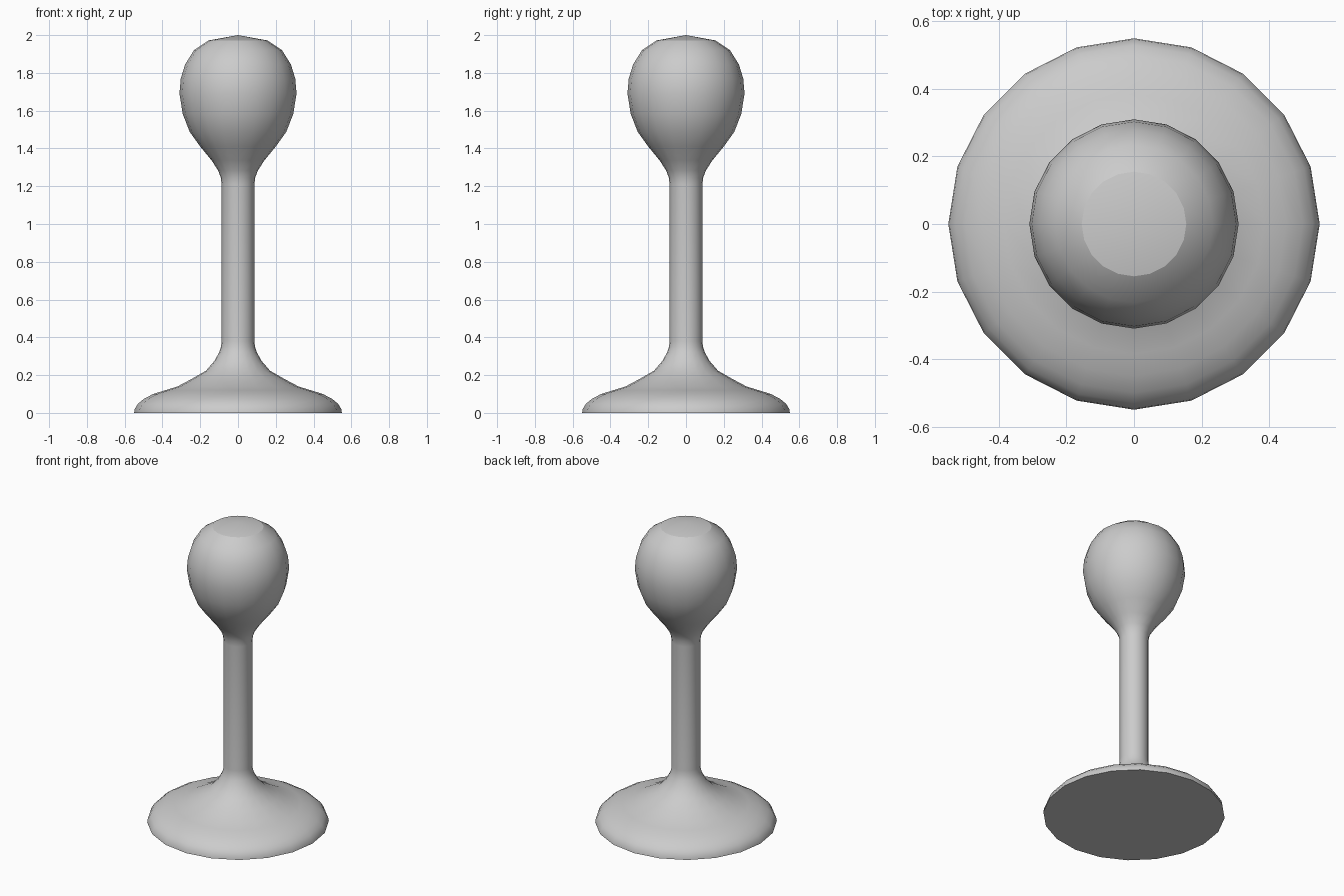
import bpy, bmesh, math

if "Cube" in bpy.data.objects:
    bpy.data.objects.remove(bpy.data.objects["Cube"])

SIDES = 20

# Radius / height profile from base rim to crown
PROFILE = [
    (0.55, 0.0), (0.547, 0.02), (0.53, 0.048), (0.50, 0.073), (0.45, 0.10),
    (0.385, 0.12), (0.32, 0.14), (0.245, 0.18), (0.17, 0.223), (0.125, 0.275),
    (0.10, 0.32), (0.09, 0.35), (0.087, 0.38),              # foot into stem
    (0.087, 1.21), (0.091, 1.245), (0.105, 1.283), (0.14, 1.337),  # neck
    (0.20, 1.41), (0.255, 1.487), (0.292, 1.58), (0.31, 1.69),
    (0.303, 1.77), (0.28, 1.845), (0.233, 1.92), (0.155, 1.972),   # knob
]
CROWN_Z = 2.0


def lathe(name, profile, crown_z):
    bm = bmesh.new()
    rings = []
    for r, z in profile:
        rings.append([bm.verts.new((r * math.cos(2 * math.pi * i / SIDES),
                                    r * math.sin(2 * math.pi * i / SIDES), z))
                      for i in range(SIDES)])
    for lo, hi in zip(rings, rings[1:]):
        for i in range(SIDES):
            j = (i + 1) % SIDES
            bm.faces.new((lo[i], lo[j], hi[j], hi[i]))
    # Flat underside and shallow cone on top
    bm.faces.new(rings[0][::-1])
    tip = bm.verts.new((0, 0, crown_z))
    for i in range(SIDES):
        bm.faces.new((rings[-1][i], rings[-1][(i + 1) % SIDES], tip))
    for f in bm.faces:
        f.smooth = True
    # Crisp edges around the underside and the crown
    for ring in (rings[0], rings[-1]):
        for i in range(SIDES):
            bm.edges.get((ring[i], ring[(i + 1) % SIDES])).smooth = False
    mesh = bpy.data.meshes.new(name)
    bm.to_mesh(mesh)
    bm.free()
    obj = bpy.data.objects.new(name, mesh)
    bpy.context.collection.objects.link(obj)
    return obj


lathe("pawn_body", PROFILE, CROWN_Z)
